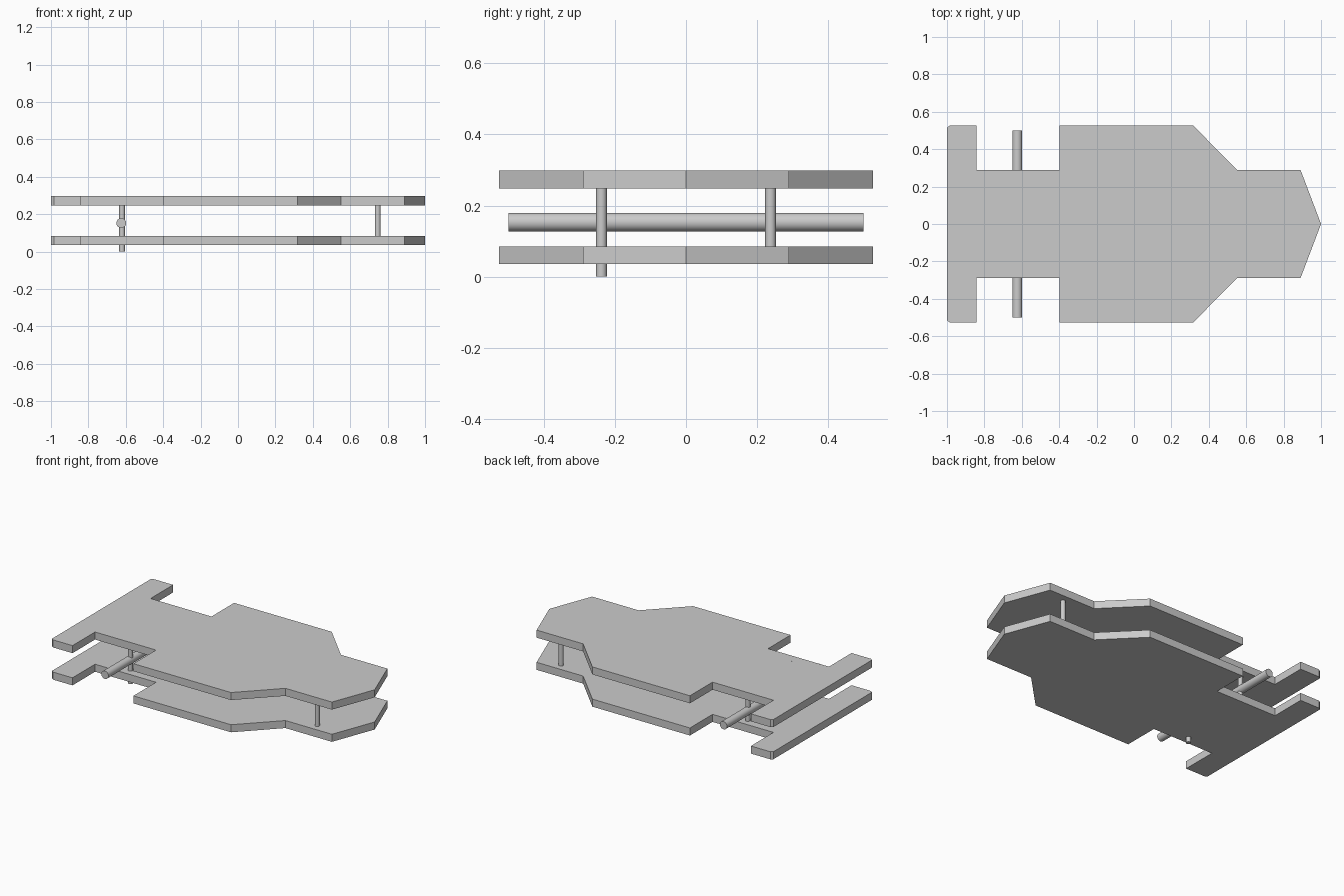
import bpy
import bmesh
import math

if "Cube" in bpy.data.objects:
    bpy.data.objects.remove(bpy.data.objects["Cube"], do_unlink=True)

grey = bpy.data.materials.new("light grey")
grey.use_nodes = True
colour = (0.6, 0.6, 0.6, 1)
grey.diffuse_color = colour
grey.node_tree.nodes["Principled BSDF"].inputs["Base Color"].default_value = colour

# Half outline of the chassis plate, tail to nose
HALF = [(-1, 0.515), (-0.985, 0.526), (-0.843, 0.526), (-0.843, 0.29),
        (-0.397, 0.29), (-0.397, 0.526), (0.317, 0.526), (0.55, 0.29), (0.89, 0.29)]
OUTLINE = HALF + [(1, 0)] + [(x, -y) for x, y in reversed(HALF)]


def plate(name, bottom, thickness):
    """Extrude the mirrored outline into a flat plate."""
    bm = bmesh.new()
    face = bm.faces.new([bm.verts.new((x, y, bottom)) for x, y in OUTLINE])
    result = bmesh.ops.extrude_face_region(bm, geom=[face])
    top = [v for v in result["geom"] if isinstance(v, bmesh.types.BMVert)]
    bmesh.ops.translate(bm, verts=top, vec=(0, 0, thickness))
    bmesh.ops.recalc_face_normals(bm, faces=bm.faces)
    mesh = bpy.data.meshes.new(name)
    bm.to_mesh(mesh)
    bm.free()
    mesh.materials.append(grey)
    bpy.context.collection.objects.link(bpy.data.objects.new(name, mesh))


def rod(name, centre, radius, length, rotation=(0, 0, 0)):
    """Add a smooth round rod."""
    bpy.ops.mesh.primitive_cylinder_add(vertices=32, radius=radius, depth=length,
                                        location=centre, rotation=rotation)
    obj = bpy.context.object
    obj.name = name
    obj.data.materials.append(grey)
    bpy.ops.object.shade_smooth_by_angle(angle=math.radians(30))


# Two stacked plates
plate("lower_plate", 0.035, 0.05)
plate("upper_plate", 0.248, 0.05)

# Rear axle across the side notches
rod("rear_axle", (-0.624, 0, 0.153), 0.026, 1.0, (math.pi / 2, 0, 0))

# Spacer posts; the right rear one runs through both plates
for end, x in (("front", 0.747), ("rear", -0.62)):
    for side, y in (("left", 0.238), ("right", -0.238)):
        through = end == "rear" and side == "right"
        low, high = (0, 0.299) if through else (0.08, 0.25)
        rod(f"{end}_{side}_post", (x, y, (low + high) / 2), 0.015, high - low)
